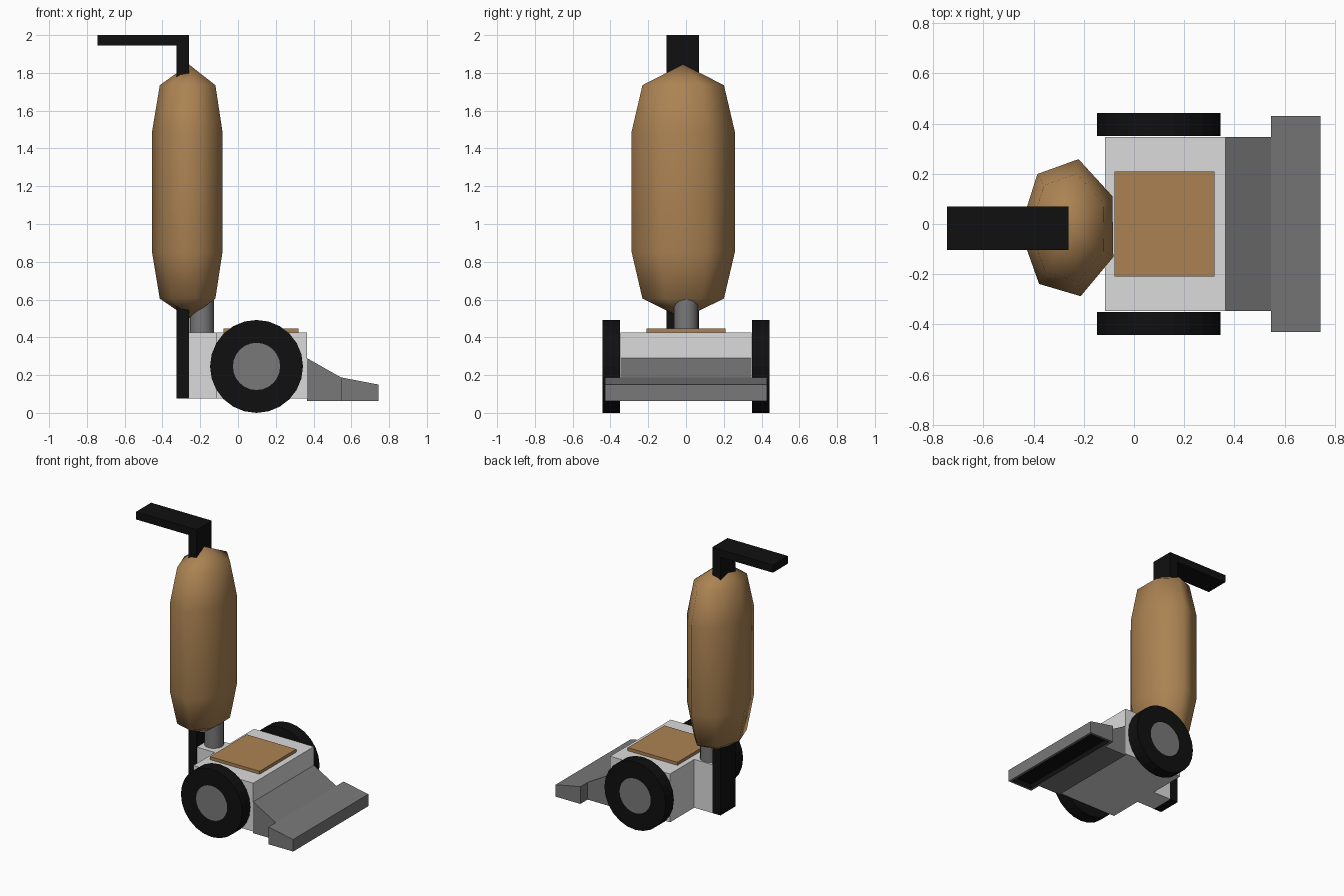
import bpy, bmesh, math
from mathutils import Matrix

if "Cube" in bpy.data.objects:
    bpy.data.objects.remove(bpy.data.objects["Cube"])


def material(name, r, g, b):
    m = bpy.data.materials.new(name)
    m.diffuse_color = (r, g, b, 1)
    m.use_nodes = True
    m.node_tree.nodes["Principled BSDF"].inputs["Base Color"].default_value = m.diffuse_color
    return m


TAN = material("tan", 0.41, 0.226, 0.086)
LIGHT = material("light_grey", 0.71, 0.71, 0.71)
GREY = material("mid_grey", 0.19, 0.19, 0.19)
BLACK = material("black", 0.005, 0.005, 0.005)


def finish(name, bm, *mats):
    bmesh.ops.recalc_face_normals(bm, faces=bm.faces)
    me = bpy.data.meshes.new(name)
    bm.to_mesh(me)
    bm.free()
    for m in mats:
        me.materials.append(m)
    ob = bpy.data.objects.new(name, me)
    bpy.context.collection.objects.link(ob)
    return ob


def prism(profile, y0, y1):
    """Extrude an x-z outline from y0 to y1."""
    bm = bmesh.new()
    f = bm.faces.new([bm.verts.new((x, y0, z)) for x, z in profile])
    ext = bmesh.ops.extrude_face_region(bm, geom=[f])["geom"]
    for v in ext:
        if isinstance(v, bmesh.types.BMVert):
            v.co.y = y1
    bmesh.ops.recalc_face_normals(bm, faces=bm.faces)
    bm.normal_update()
    return bm


def box(x0, x1, y0, y1, z0, z1):
    return prism([(x0, z0), (x1, z0), (x1, z1), (x0, z1)], y0, y1)


# Motor body, rear neck and top panel
finish("motor_body", box(-0.115, 0.365, -0.347, 0.347, 0.075, 0.425), LIGHT)
finish("rear_neck", box(-0.26, -0.115, -0.10, 0.07, 0.075, 0.425), LIGHT)
finish("top_panel", box(-0.078, 0.32, -0.21, 0.21, 0.425, 0.447), TAN)

# Sloping nose
finish("nose", prism([(0.365, 0.063), (0.545, 0.063), (0.545, 0.188), (0.365, 0.29)],
                     -0.347, 0.347), GREY)

# Suction head with a dark recess underneath
bm = prism([(0.545, 0.063), (0.743, 0.063), (0.743, 0.15), (0.545, 0.188)], -0.43, 0.43)
under = min(bm.faces, key=lambda f: f.normal.z)
rim = bmesh.ops.inset_region(bm, faces=[under], thickness=0.025)["faces"]
walls = bmesh.ops.inset_region(bm, faces=[under], thickness=0.001)["faces"]
for v in under.verts:
    v.co.z += 0.035
for f in [under] + list(walls):
    f.material_index = 1
finish("suction_head", bm, GREY, BLACK)

# Wheels with grey hubs
for side, sign in (("front", -1), ("back", 1)):
    bm = bmesh.new()
    place = Matrix.Translation((0.098, sign * 0.396, 0.246)) @ Matrix.Rotation(math.pi / 2, 4, "X")
    bmesh.ops.create_cone(bm, cap_ends=True, segments=24, radius1=0.246, radius2=0.246,
                          depth=0.092, matrix=place)
    bm.normal_update()
    caps = [f for f in bm.faces if abs(f.normal.y) > 0.9]
    bmesh.ops.inset_individual(bm, faces=caps, thickness=0.121)
    for f in caps:
        f.material_index = 1
    finish(side + "_wheel", bm, BLACK, GREY)

# Handle post with grip
finish("handle", prism([(-0.325, 0.075), (-0.26, 0.075), (-0.26, 2.0), (-0.745, 2.0),
                        (-0.745, 1.945), (-0.325, 1.945)], -0.103, 0.07), BLACK)

# Pipe from body to bag
bm = bmesh.new()
bmesh.ops.create_cone(bm, cap_ends=True, segments=20, radius1=0.064, radius2=0.064,
                      depth=0.3, matrix=Matrix.Translation((-0.192, 0, 0.55)))
pipe = finish("pipe", bm, GREY)

# Seven-sided dust bag built from stacked oval rings
bm = bmesh.new()
cx, cy, sides = -0.26, -0.016, 7
rings = []
for z, s in ((0.605, 0.79), (0.85, 1), (1.49, 1), (1.735, 0.79)):
    ring = []
    for i in range(sides):
        a = math.radians(27) + math.tau * i / sides
        ring.append(bm.verts.new((cx + 0.195 * s * math.cos(a), cy + 0.28 * s * math.sin(a), z)))
    rings.append(ring)
bottom, top = bm.verts.new((cx, cy, 0.5)), bm.verts.new((cx, cy, 1.845))
for i in range(sides):
    j = (i + 1) % sides
    for a, b in zip(rings, rings[1:]):
        bm.faces.new((a[i], a[j], b[j], b[i]))
    bm.faces.new((bottom, rings[0][j], rings[0][i]))
    bm.faces.new((top, rings[-1][i], rings[-1][j]))
bag = finish("dust_bag", bm, TAN)
for p in bag.data.polygons:
    p.use_smooth = True

# Smooth pipe wall, flat caps
for p in pipe.data.polygons:
    p.use_smooth = abs(p.normal.z) < 0.5
